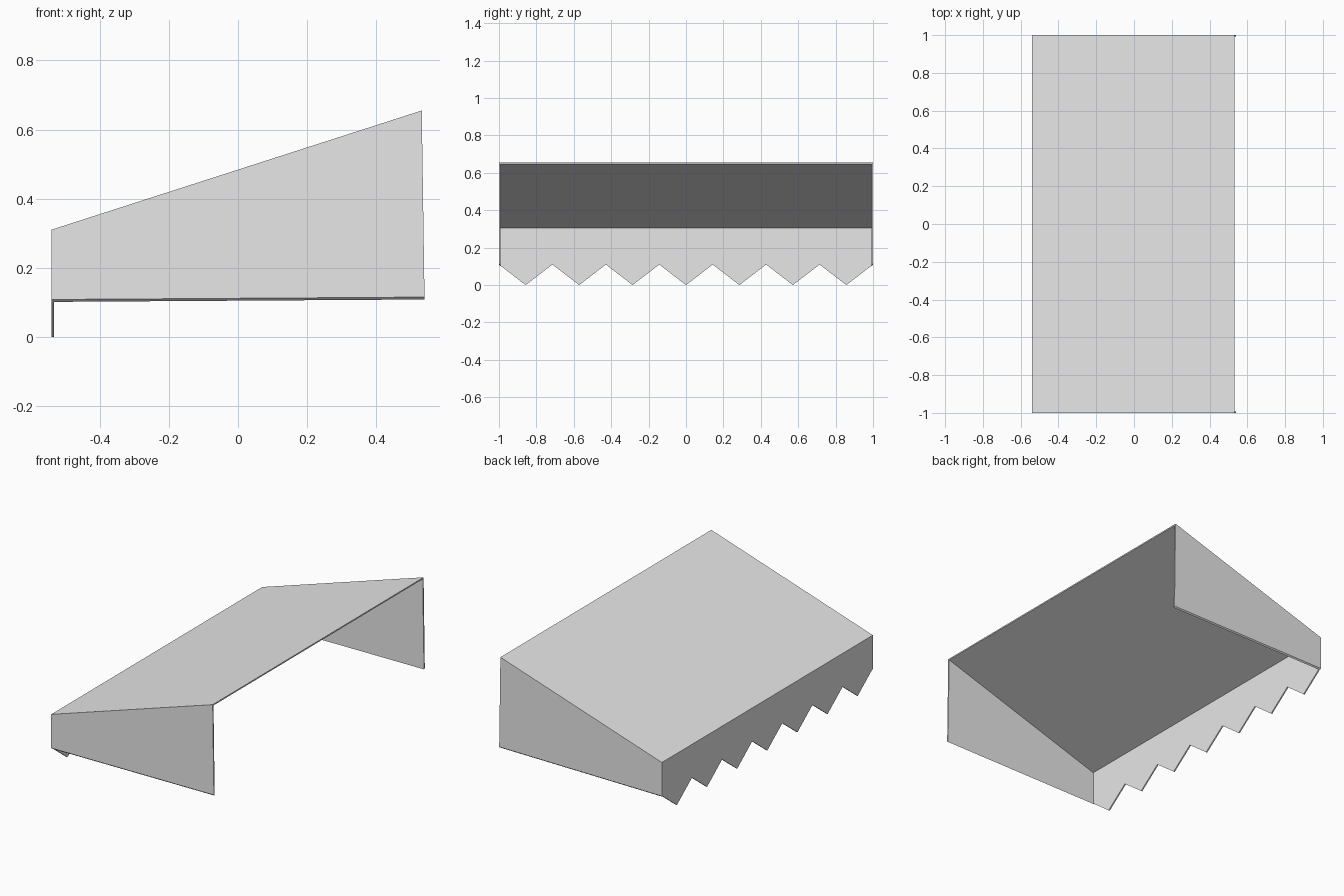
import bpy
import bmesh
from mathutils import Vector

cube = bpy.data.objects.get("Cube")
if cube:
    bpy.data.objects.remove(cube, do_unlink=True)

LOW, HIGH, TIP = -0.54, 0.532, 0.54   # x of the low edge, high edge, lower side corner
EAVE, RIDGE, HEM = 0.31, 0.655, 0.11  # heights
THICK = 0.008
TEETH = 7

fabric = bpy.data.materials.new("grey fabric")
fabric.use_nodes = True
grey = (0.8, 0.8, 0.8, 1)
fabric.diffuse_color = grey
fabric.node_tree.nodes["Principled BSDF"].inputs["Base Color"].default_value = grey


def plate(name, outline, offset):
    """Thin sheet: a flat outline pushed along an offset."""
    bm = bmesh.new()
    face = bm.faces.new([bm.verts.new(p) for p in outline])
    extruded = bmesh.ops.extrude_face_region(bm, geom=[face], use_keep_orig=True)
    moved = [g for g in extruded["geom"] if isinstance(g, bmesh.types.BMVert)]
    bmesh.ops.translate(bm, verts=moved, vec=Vector(offset))
    bmesh.ops.recalc_face_normals(bm, faces=bm.faces)
    mesh = bpy.data.meshes.new(name)
    bm.to_mesh(mesh)
    bm.free()
    mesh.materials.append(fabric)
    obj = bpy.data.objects.new(name, mesh)
    bpy.context.collection.objects.link(obj)
    return obj


# Sloping roof sheet
plate("roof", [(LOW, -1, EAVE), (HIGH, -1, RIDGE), (HIGH, 1, RIDGE), (LOW, 1, EAVE)],
      (0, 0, -THICK))

# Side panels, with the hem edge slightly bevelled outward
for name, side in (("front_side_panel", -1), ("back_side_panel", 1)):
    panel = plate(name, [(LOW, side, HEM - 0.002), (TIP, side, HEM + 0.005),
                         (HIGH, side, RIDGE), (LOW, side, EAVE)],
                  (0, -side * THICK, 0))
    for v in panel.data.vertices:
        if abs(v.co.y) < 1 - THICK / 2:
            v.co.z -= 0.007

# Zigzag valance hanging from the low edge
step = 2 / TEETH
zigzag = [(LOW, -1 + i * step / 2, 0 if i % 2 else HEM) for i in range(2 * TEETH + 1)]
plate("valance", [(LOW, 1, EAVE), (LOW, -1, EAVE)] + zigzag, (THICK, 0, 0))
